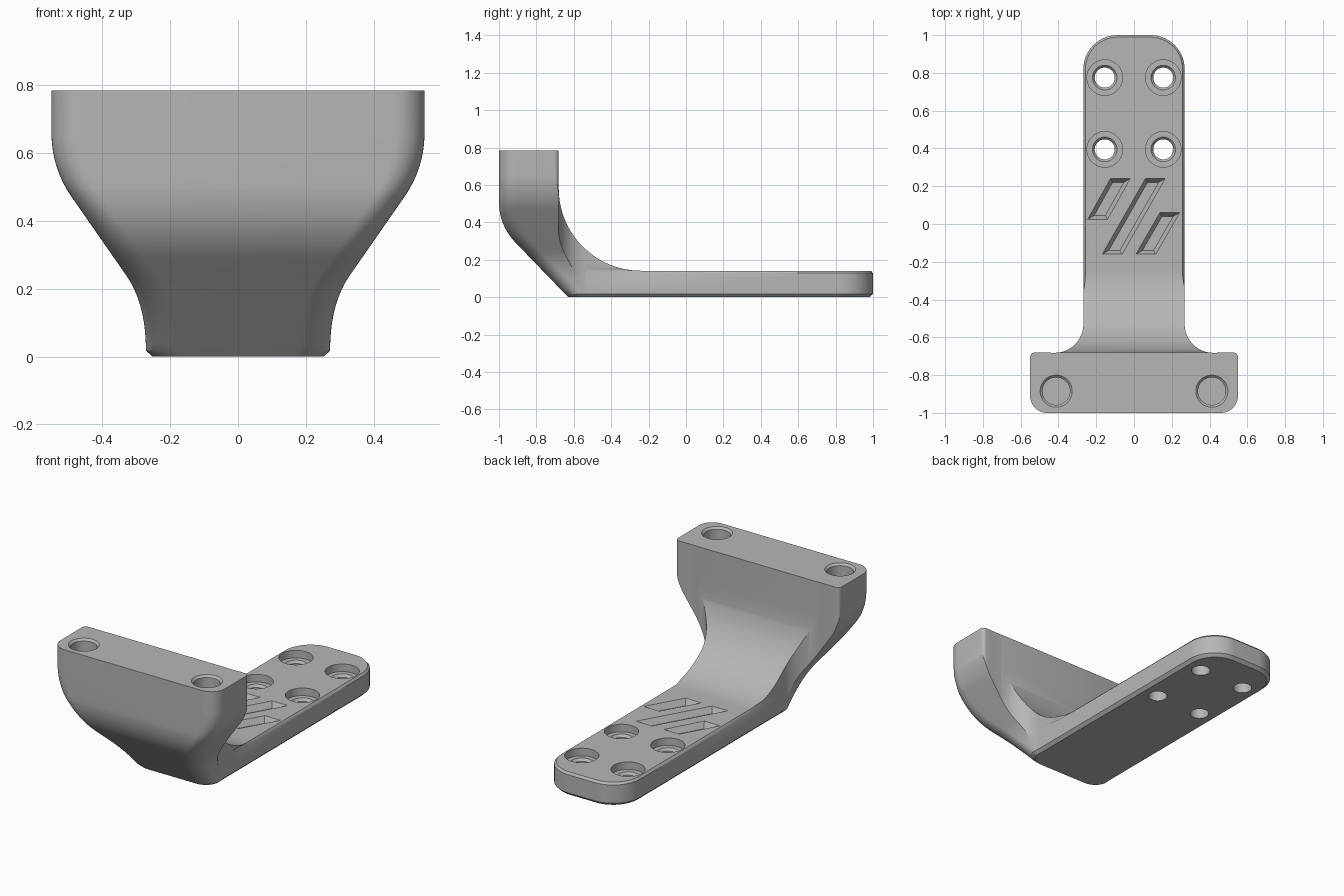
import bpy, bmesh, math
from mathutils import Vector

if "Cube" in bpy.data.objects:
    bpy.data.objects.remove(bpy.data.objects["Cube"])

grey = bpy.data.materials.new("matte_grey")
grey.use_nodes = True
colour = (0.47, 0.47, 0.47, 1)
grey.diffuse_color = colour
grey.node_tree.nodes["Principled BSDF"].inputs["Base Color"].default_value = colour

HEIGHT, ARM_TOP = 0.784, 0.141


def stack(name, rings):
    """Solid skinned over rings that share one point count."""
    bm = bmesh.new()
    loops = [[bm.verts.new(p) for p in ring] for ring in rings]
    n = len(loops[0])
    for a, b in zip(loops, loops[1:]):
        for i in range(n):
            j = (i + 1) % n
            bm.faces.new((a[i], a[j], b[j], b[i]))
    bm.faces.new(loops[0][::-1])
    bm.faces.new(loops[-1])
    bmesh.ops.recalc_face_normals(bm, faces=bm.faces)
    mesh = bpy.data.meshes.new(name)
    bm.to_mesh(mesh)
    bm.free()
    mesh.materials.append(grey)
    ob = bpy.data.objects.new(name, mesh)
    bpy.context.collection.objects.link(ob)
    return ob


def arc(cx, cy, r, a0, a1, n=16):
    angles = [math.radians(a0 + (a1 - a0) * i / n) for i in range(n + 1)]
    return [(cx + r * math.cos(a), cy + r * math.sin(a)) for a in angles]


def blend(a, c, b, n=14):
    """Soft corner from a to b with control point c."""
    a, b, c = Vector(a), Vector(b), Vector(c)
    return [tuple(a * (1 - t) ** 2 + c * 2 * t * (1 - t) + b * t * t)
            for t in (i / n for i in range(n + 1))]


def value_at(path, z):
    """Linear lookup in a path of (value, z) points rising in z."""
    for (v0, z0), (v1, z1) in zip(path, path[1:]):
        if z <= z1:
            return v0 + (v1 - v0) * (z - z0) / (z1 - z0)
    return path[-1][0]


def inset(points, d):
    """Move a counter-clockwise outline inwards by d."""
    result = []
    for i, p in enumerate(points):
        p = Vector(p)
        e0 = (p - Vector(points[i - 1])).normalized()
        e1 = (Vector(points[(i + 1) % len(points)]) - p).normalized()
        n0, n1 = Vector((-e0.y, e0.x)), Vector((-e1.y, e1.x))
        result.append(tuple(p + (n0 + n1) * d / (1 + n0.dot(n1))))
    return result


def at_z(points, z):
    return [(x, y, z) for x, y in points]


def mirrored(half):
    return half + [(-x, y) for x, y in reversed(half)]


def boolean(target, tool, operation):
    mod = target.modifiers.new("cut", "BOOLEAN")
    mod.operation = operation
    mod.solver = "EXACT"
    mod.object = tool
    bpy.context.view_layer.objects.active = target
    bpy.ops.object.modifier_apply(modifier=mod.name)
    bpy.data.objects.remove(tool)


# Main body: flared width and sloped front, with rounded front corners
flare = ([(0.254, 0), (0.272, 0.018)]
         + blend((0.272, 0.04), (0.276, 0.162), (0.33, 0.24))
         + blend((0.49, 0.47), (0.55, 0.556), (0.55, 0.66))
         + [(0.55, HEIGHT)])
nose = ([(-0.63, 0)] + blend((-0.91, 0.29), (-1, 0.383), (-1, 0.51))
        + [(-1, HEIGHT)])
levels = sorted({round(z, 4) for _, z in flare + nose})
rings = []
for z in levels:
    w, y, r = value_at(flare, z), value_at(nose, z), 0.09
    rings.append(at_z(mirrored(arc(w - r, y + r, r, -90, 0, 12) + [(w, 1.2)]), z))
body = stack("mounting_bracket", rings)

# Plan outline: wide head, filleted neck, round-ended arm with eased edges
plan = mirrored([(0.56, -1.2)]
                + arc(0.525, -0.705, 0.025, 0, 90, 6)
                + arc(0.42, -0.53, 0.152, 270, 180)
                + [(0.268, -0.24)]
                + arc(0.088, 0.82, 0.18, 0, 90))
eased = [q if p[1] > -0.3 else p for p, q in zip(plan, inset(plan, 0.012))]
boolean(body, stack("plan_cutter", [
    at_z(inset(plan, 0.036), -0.018), at_z(plan, 0.018), at_z(plan, 0.128),
    at_z(eased, 0.142), at_z(plan, 0.156), at_z(plan, 1)]), "INTERSECT")

# Clear the space above the arm and behind the head, with a large inner curve
clearance = ([(1.3, 1), (-0.6805, 1)]
             + arc(-0.2405, ARM_TOP + 0.44, 0.44, 180, 270, 32)
             + [(1.3, ARM_TOP)])
boolean(body, stack("inner_curve_cutter",
        [[(x, y, z) for y, z in clearance] for x in (-0.8, 0.8)]), "DIFFERENCE")


def bore(x, y, profile):
    """Round hole described by (radius, z) steps."""
    boolean(body, stack("bore_cutter",
            [at_z(arc(x, y, r, 0, 360 - 7.5, 47), z) for r, z in profile]), "DIFFERENCE")


for x in (-0.155, 0.155):
    # Counterbored screw holes in the arm
    for y in (0.395, 0.775):
        bore(x, y, [(0.053, -0.1), (0.053, 0.08), (0.065, 0.095),
                    (0.094, 0.0951), (0.094, 0.3)])
for x in (-0.412, 0.412):
    # Blind holes in the top of the head
    bore(x, -0.885, [(0.073, 0.55), (0.073, HEIGHT - 0.012), (0.097, HEIGHT + 0.012)])

# Three slanted recesses with sloping walls
for x0, y0, x1, y1 in ((-0.245, 0.025, -0.125, 0.24),
                       (-0.168, -0.16, 0.06, 0.24),
                       (0.01, -0.16, 0.137, 0.06)):
    slot = [(x0, y0), (x0 + 0.105, y0), (x1 + 0.105, y1), (x1, y1)]
    boolean(body, stack("slot_cutter", [
        at_z(inset(slot, 0.02), ARM_TOP - 0.035),
        at_z(inset(slot, -0.02), ARM_TOP + 0.035)]), "DIFFERENCE")

# Smooth curved surfaces, keep real edges crisp
bpy.ops.object.select_all(action="DESELECT")
body.select_set(True)
bpy.context.view_layer.objects.active = body
bpy.ops.object.shade_smooth_by_angle(angle=math.radians(25))
